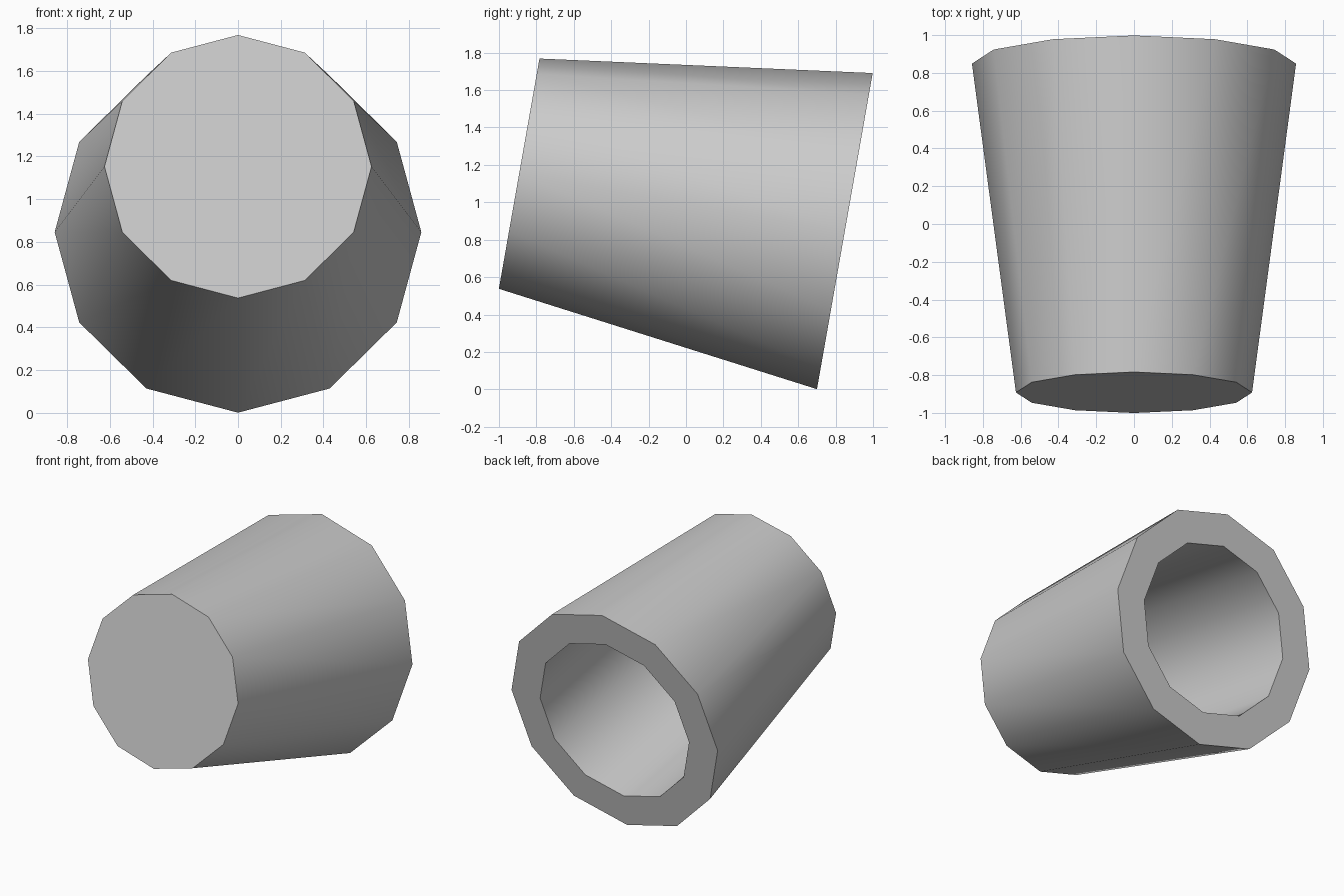
import bpy
import bmesh
from math import radians, cos, sin, tau

cube = bpy.data.objects.get("Cube")
if cube:
    bpy.data.objects.remove(cube, do_unlink=True)

SIDES = 12
TILT = radians(-100)

# Radius and distance along the axis: closed narrow end, wide rim, bore
PROFILE = [(0.625, 0.0), (0.858, 1.768), (0.62, 1.768), (0.62, 1.62)]
BORE_FLOOR = 0.13
PROFILE[-1] = (0.62, BORE_FLOOR)


def ring(bm, radius, height):
    return [bm.verts.new((radius * cos(tau * i / SIDES),
                          radius * sin(tau * i / SIDES), height))
            for i in range(SIDES)]


# Hollow tapered body, built along its axis
bm = bmesh.new()
rings = [ring(bm, r, h) for r, h in PROFILE]
for a, b in zip(rings, rings[1:]):
    for i in range(SIDES):
        j = (i + 1) % SIDES
        bm.faces.new((a[i], a[j], b[j], b[i]))
bm.faces.new(rings[0])
bm.faces.new(rings[-1])
bmesh.ops.recalc_face_normals(bm, faces=bm.faces)
mesh = bpy.data.meshes.new("tapered_tube")
bm.to_mesh(mesh)
bm.free()

# Plain grey material
grey = bpy.data.materials.new("light_grey")
grey.use_nodes = True
colour = (0.6, 0.6, 0.6, 1.0)
grey.diffuse_color = colour
for node in grey.node_tree.nodes:
    if node.type == "BSDF_PRINCIPLED":
        node.inputs["Base Color"].default_value = colour
mesh.materials.append(grey)

# Lay the tube down, wide open end to the back and dipping
tube = bpy.data.objects.new("tapered_tube", mesh)
bpy.context.collection.objects.link(tube)
tube.rotation_euler = (TILT, 0, 0)
tube.location = (0, -0.892, 1.153)

bpy.ops.object.select_all(action="DESELECT")
tube.select_set(True)
bpy.context.view_layer.objects.active = tube
bpy.ops.object.shade_smooth_by_angle(angle=radians(40))
